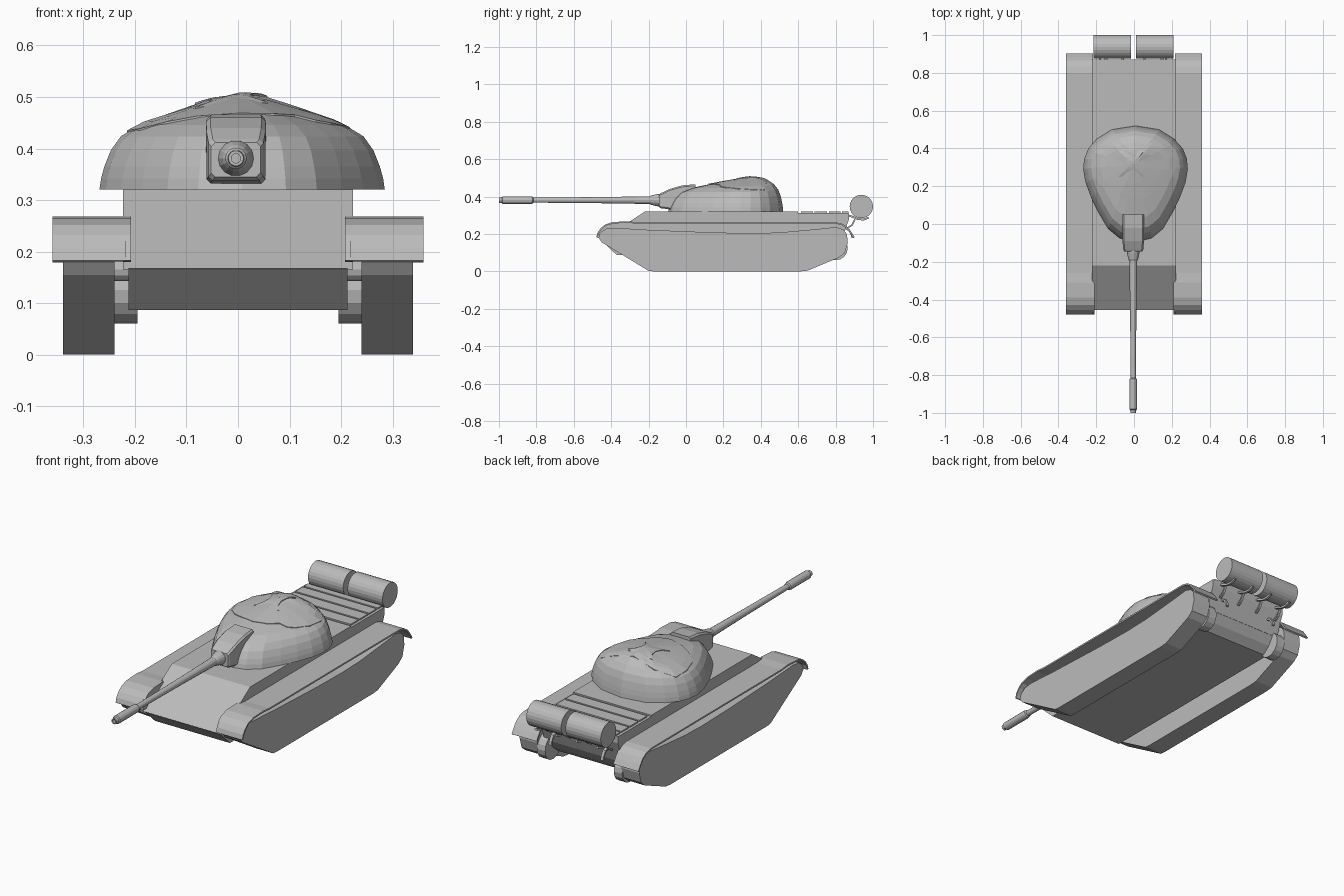
import bpy, bmesh, math
from mathutils import Vector
from mathutils.bvhtree import BVHTree

grey = bpy.data.materials.new("plain grey")
grey.diffuse_color = (0.5, 0.5, 0.5, 1)


def finish(name, bm):
    bmesh.ops.recalc_face_normals(bm, faces=bm.faces)
    me = bpy.data.meshes.new(name)
    bm.to_mesh(me)
    bm.free()
    me.materials.append(grey)
    ob = bpy.data.objects.new(name, me)
    bpy.context.collection.objects.link(ob)
    return ob


def loft(name, rings):
    """Skin closed rings of equal length and cap both ends."""
    bm = bmesh.new()
    rows = [[bm.verts.new(p) for p in r] for r in rings]
    n = len(rows[0])
    for a, b in zip(rows, rows[1:]):
        for i in range(n):
            j = (i + 1) % n
            bm.faces.new((a[i], a[j], b[j], b[i]))
    bm.faces.new(rows[0])
    bm.faces.new(rows[-1])
    return finish(name, bm)


def slab(name, pts, x0, x1):
    """Extrude a (y, z) side profile across x."""
    return loft(name, [[(x, y, z) for y, z in pts] for x in (x0, x1)])


def pair(name, pts, x0, x1):
    slab(name + "_right", pts, x0, x1)
    slab(name + "_left", pts, -x1, -x0)


def strip(pts, t):
    """Turn an open (y, z) path into a thin closed profile, t below the path."""
    inner = []
    for i, p in enumerate(pts):
        a, b = Vector(pts[max(i - 1, 0)]), Vector(pts[min(i + 1, len(pts) - 1)])
        d = (b - a).normalized()
        inner.append((p[0] + d.y * t, p[1] - d.x * t))
    return pts + inner[::-1]


def circle(cy, cz, r, n):
    return [(cy + r * math.cos(2 * math.pi * i / n), cz + r * math.sin(2 * math.pi * i / n))
            for i in range(n)]


def box(y0, y1, z0, z1):
    return [(y0, z0), (y1, z0), (y1, z1), (y0, z1)]


# hull
slab("upper_hull", [(-0.455, 0.165), (-0.22, 0.32), (0.60, 0.32), (0.60, 0.313), (0.87, 0.313),
                    (0.872, 0.28), (0.83, 0.165)], -0.223, 0.223)
slab("lower_hull", [(-0.455, 0.167), (0.83, 0.167), (0.80, 0.12), (0.76, 0.087), (-0.37, 0.087)],
     -0.213, 0.213)
for i, (y0, y1) in enumerate([(0.615, 0.678), (0.688, 0.755), (0.765, 0.825), (0.835, 0.87)]):
    slab(f"engine_deck_plate_{i + 1}", box(y0, y1, 0.31, 0.32), -0.21, 0.21)

# running gear
pair("track", [(-0.20, 0.003), (-0.17, 0), (0.61, 0), (0.65, 0.004), (0.82, 0.075), (0.85, 0.10),
               (0.865, 0.155), (0.86, 0.20), (0.84, 0.225), (0.80, 0.237), (0.70, 0.226),
               (0.50, 0.208), (0.36, 0.204), (0.15, 0.208), (-0.20, 0.222), (-0.38, 0.233),
               (-0.43, 0.228), (-0.46, 0.205), (-0.468, 0.18), (-0.45, 0.155)], 0.24, 0.34)
pair("final_drive", circle(0.80, 0.125, 0.065, 16), 0.195, 0.242)
pair("idler_axle", circle(-0.40, 0.165, 0.022, 12), 0.20, 0.242)

# fenders with curled ends
fender = [(-0.48, 0.183), (-0.473, 0.207), (-0.455, 0.232), (-0.43, 0.252), (-0.39, 0.264),
          (-0.31, 0.268), (-0.26, 0.263), (0.80, 0.263), (0.835, 0.255), (0.865, 0.236),
          (0.885, 0.21), (0.902, 0.183)]
pair("fender", strip(fender, 0.008), 0.218, 0.36)
pair("mudguard_cheek", [(-0.478, 0.183), (-0.455, 0.232), (-0.43, 0.252), (-0.39, 0.264),
                        (-0.31, 0.268), (-0.30, 0.225), (-0.40, 0.222), (-0.45, 0.18)],
     0.208, 0.222)

# rear drums and brackets
drum = circle(0.9375, 0.347, 0.0625, 24)
slab("drum_left", drum, -0.215, -0.015)
slab("drum_right", drum, 0.01, 0.208)
for i, x in enumerate((-0.18, -0.06, 0.055, 0.17)):
    slab(f"drum_bracket_{i + 1}", strip([(0.865, 0.305), (0.89, 0.298), (0.92, 0.285),
         (0.95, 0.282), (0.975, 0.292)], 0.01), x - 0.006, x + 0.006)
    slab(f"bracket_brace_{i + 1}", strip([(0.86, 0.235), (0.885, 0.25), (0.90, 0.28)], 0.008),
         x - 0.006, x + 0.006)
pair("tow_hook", strip([(0.85, 0.235), (0.875, 0.225), (0.89, 0.20), (0.895, 0.18)], 0.01),
     0.14, 0.155)

# turret dome
CX, CY = 0.008, 0.34
half = [(0, -0.095), (0.085, -0.075), (0.145, -0.025), (0.195, 0.06), (0.235, 0.14), (0.265, 0.22),
        (0.277, 0.29), (0.272, 0.345), (0.25, 0.40), (0.205, 0.45), (0.125, 0.50), (0, 0.52)]
outline = half + [(-x, y) for x, y in half[-2:0:-1]]
levels = [(1, 0), (0.988, 0.12), (0.965, 0.25), (0.92, 0.42), (0.85, 0.57), (0.72, 0.69),
          (0.5, 0.80), (0.25, 0.91), (0.02, 1)]
rings = []
for s, f in levels:
    ring = []
    for x, y in outline:
        d = Vector((x, y - CY))
        back = max(0, d.normalized().y)
        g = min(1, f + 0.6 * back * s * (1 - s))
        ring.append((CX * 1.0 + x * s, CY + d.y * s, 0.32 + 0.182 * g))
    rings.append(ring)
turret = loft("turret", rings)
bm = bmesh.new()
bm.from_mesh(turret.data)
surface = BVHTree.FromBMesh(bm)
bm.free()


def roof_plate(name, pts, cx, cy, lift):
    """Thin plate draped over the turret roof."""
    def at(x, y, up):
        hit = surface.ray_cast(Vector((x, y, 2)), Vector((0, 0, -1)))[0]
        return (x, y, (hit.z if hit else 0.4) + up)
    rows = [[at(x, y, -0.004) for x, y in pts]]
    for s in (1, 0.85, 0.7, 0.5, 0.25, 0.02):
        rows.append([at(cx + (x - cx) * s, cy + (y - cy) * s, lift) for x, y in pts])
    loft(name, rows)


# roof plate with wavy front edge, and hourglass panel
roof_plate("turret_roof", [(-0.21, 0.38), (-0.215, 0.30), (-0.19, 0.22), (-0.14, 0.17),
           (-0.08, 0.14), (0, 0.12), (0.07, 0.14), (0.11, 0.18), (0.15, 0.185), (0.18, 0.21),
           (0.215, 0.28), (0.22, 0.36), (0.19, 0.42), (0.10, 0.43), (0, 0.425), (-0.12, 0.43)],
           0.0, 0.31, 0.004)
hourglass = [(-0.07, 0.39), (-0.045, 0.36), (-0.037, 0.32), (-0.045, 0.28), (-0.07, 0.25)]
hourglass += [(-x, y) for x, y in hourglass[::-1]]
roof_plate("roof_panel", [(x - 0.013, y) for x, y in hourglass], -0.013, 0.32, 0.007)

# gun mantlet: rectangular sections narrowing to the front
GX, GZ = -0.004, 0.381


def section(y, w, z0, z1, c=0.008):
    return [(GX + x, y, z) for x, z in [(-w, z0 + c), (-w + c, z0), (w - c, z0), (w, z0 + c),
                                        (w, z1 - c), (w - c, z1), (-w + c, z1), (-w, z1 - c)]]


loft("gun_mantlet", [section(-0.145, 0.048, 0.345, 0.412), section(-0.135, 0.053, 0.338, 0.418),
                     section(-0.09, 0.057, 0.332, 0.440), section(-0.02, 0.058, 0.332, 0.460),
                     section(0.05, 0.056, 0.332, 0.466)])

# gun barrel with muzzle sleeve and bore
barrel = [(-0.13, 0.036), (-0.150, 0.034), (-0.185, 0.026), (-0.195, 0.021), (-0.45, 0.017),
          (-0.815, 0.0135), (-0.82, 0.019), (-0.83, 0.021), (-0.98, 0.021), (-0.985, 0.016),
          (-1.0, 0.015), (-1.0, 0.009), (-0.96, 0.009)]
loft("gun_barrel", [[(GX + a, y, b) for a, b in circle(0, GZ, r, 14)] for y, r in barrel])
